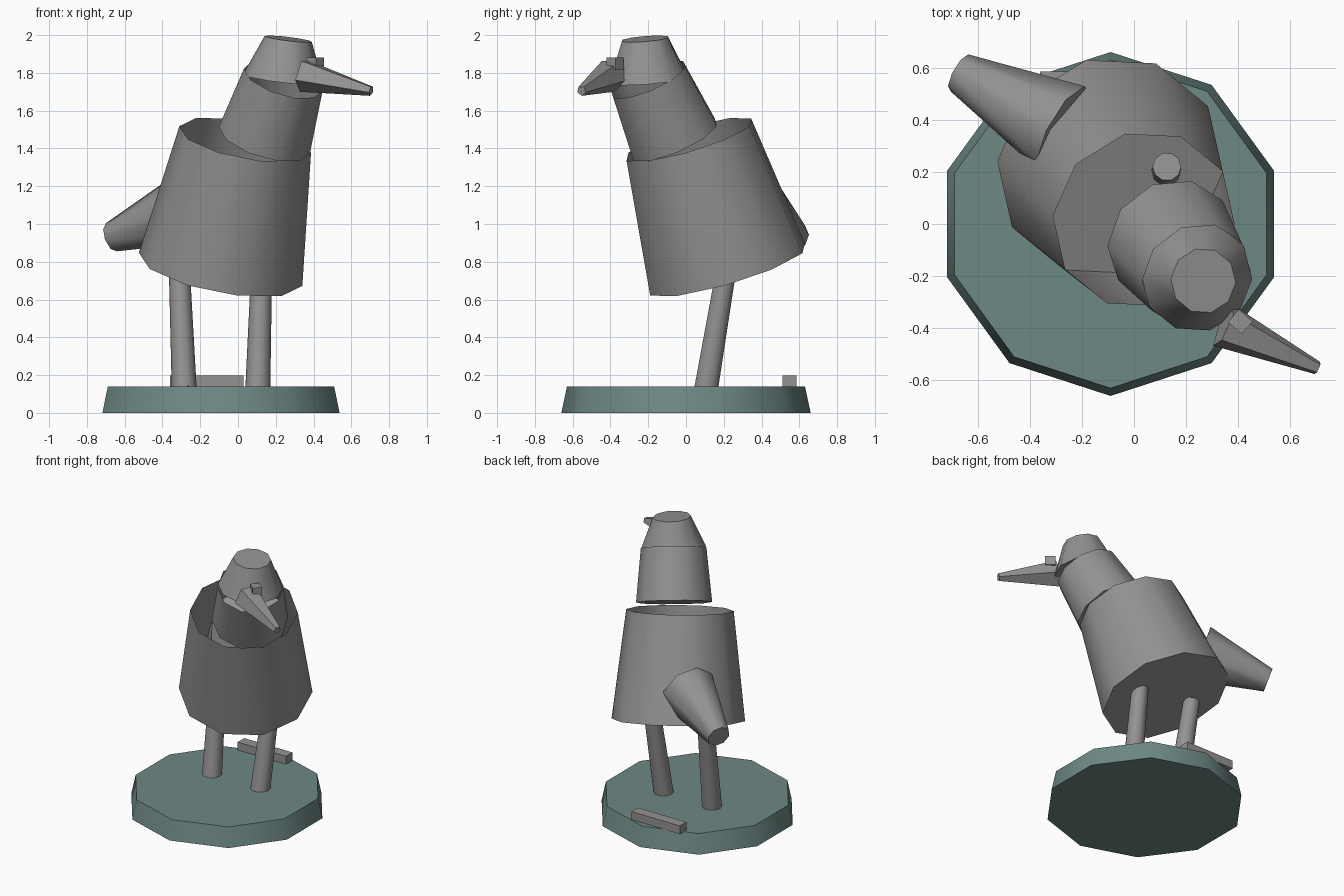
import bpy, bmesh, math
from mathutils import Vector, Matrix

cube = bpy.data.objects.get("Cube")
if cube:
    bpy.data.objects.remove(cube, do_unlink=True)


def material(name, rgb):
    mat = bpy.data.materials.new(name)
    mat.use_nodes = True
    mat.diffuse_color = (*rgb, 1)
    mat.node_tree.nodes["Principled BSDF"].inputs["Base Color"].default_value = (*rgb, 1)
    return mat


GREY = material("warm_grey", (0.30, 0.29, 0.28))
TEAL = material("dull_teal", (0.155, 0.25, 0.235))


def finish(name, bm, mat, smooth=True):
    mesh = bpy.data.meshes.new(name)
    bm.to_mesh(mesh)
    bm.free()
    mesh.materials.append(mat)
    obj = bpy.data.objects.new(name, mesh)
    bpy.context.collection.objects.link(obj)
    if smooth:
        bpy.ops.object.select_all(action="DESELECT")
        obj.select_set(True)
        bpy.context.view_layer.objects.active = obj
        bpy.ops.object.shade_smooth_by_angle(angle=math.radians(50))
    return obj


def frustum(name, start, end, r_start, r_end, corner, sides=10, open_end=False, mat=GREY):
    """Tapered prism between two points; corner is the direction of its first vertex."""
    start, end, corner = Vector(start), Vector(end), Vector(corner)
    axis = (end - start).normalized()
    u = (corner - axis * corner.dot(axis)).normalized()
    v = axis.cross(u)
    bm = bmesh.new()
    rings = []
    for centre, radius in ((start, r_start), (end, r_end)):
        ring = []
        for i in range(sides):
            a = math.tau * i / sides
            ring.append(bm.verts.new(centre + radius * (u * math.cos(a) + v * math.sin(a))))
        rings.append(ring)
    low, high = rings
    for i in range(sides):
        j = (i + 1) % sides
        bm.faces.new((low[i], low[j], high[j], high[i]))
    bm.faces.new(low[::-1])
    if not open_end:
        bm.faces.new(high)
    return finish(name, bm, mat)


def box(name, centre, size, yaw=0):
    bm = bmesh.new()
    bmesh.ops.create_cube(bm, size=1)
    bm.transform(Matrix.Translation(centre) @ Matrix.Rotation(math.radians(yaw), 4, "Z")
                 @ Matrix.Diagonal((*size, 1)))
    return finish(name, bm, GREY, smooth=False)


# Ten-sided stand with a bar lying at its back
frustum("base", (-0.09, 0, 0), (-0.09, 0, 0.14), 0.66, 0.63, (0, 1, 0), mat=TEAL)
box("base_bar", (-0.165, 0.548, 0.168), (0.39, 0.075, 0.06))

# Legs, leaning back into the hollow body
for name, foot, top in (("right_leg", -0.285, -0.312), ("left_leg", 0.105, 0.126)):
    frustum(name, (foot, 0.107, 0.13), (top, 0.22, 0.8), 0.066, 0.055, (1, 0, 0))

# Body and neck are buckets open at the top
frustum("body", (-0.092, 0.22, 0.76), (0.038, 0.015, 1.447), 0.442, 0.356,
        (-0.43, 0.02, 0.09), open_end=True)
neck_top = (0.24, -0.2, 1.765)
frustum("neck", (0.14, -0.063, 1.447), neck_top, 0.252, 0.217,
        (-0.245, -0.02, 0.065), open_end=True)

# Head
frustum("head", neck_top, (0.266, -0.218, 1.98), 0.216, 0.126, (-1, 0.06, 0.1))

# Tail, half sunk into the back
frustum("tail", (-0.27, 0.36, 1.08), (-0.67, 0.58, 0.93), 0.19, 0.08,
        (0.5, 0.87, 0.2), sides=8)

# Beak and the small block above it
frustum("beak", (0.345, -0.39, 1.79), (0.705, -0.553, 1.705), 0.092, 0.027,
        (0, 0, -1), sides=5)
box("beak_block", (0.408, -0.375, 1.85), (0.07, 0.064, 0.065), yaw=-41)
